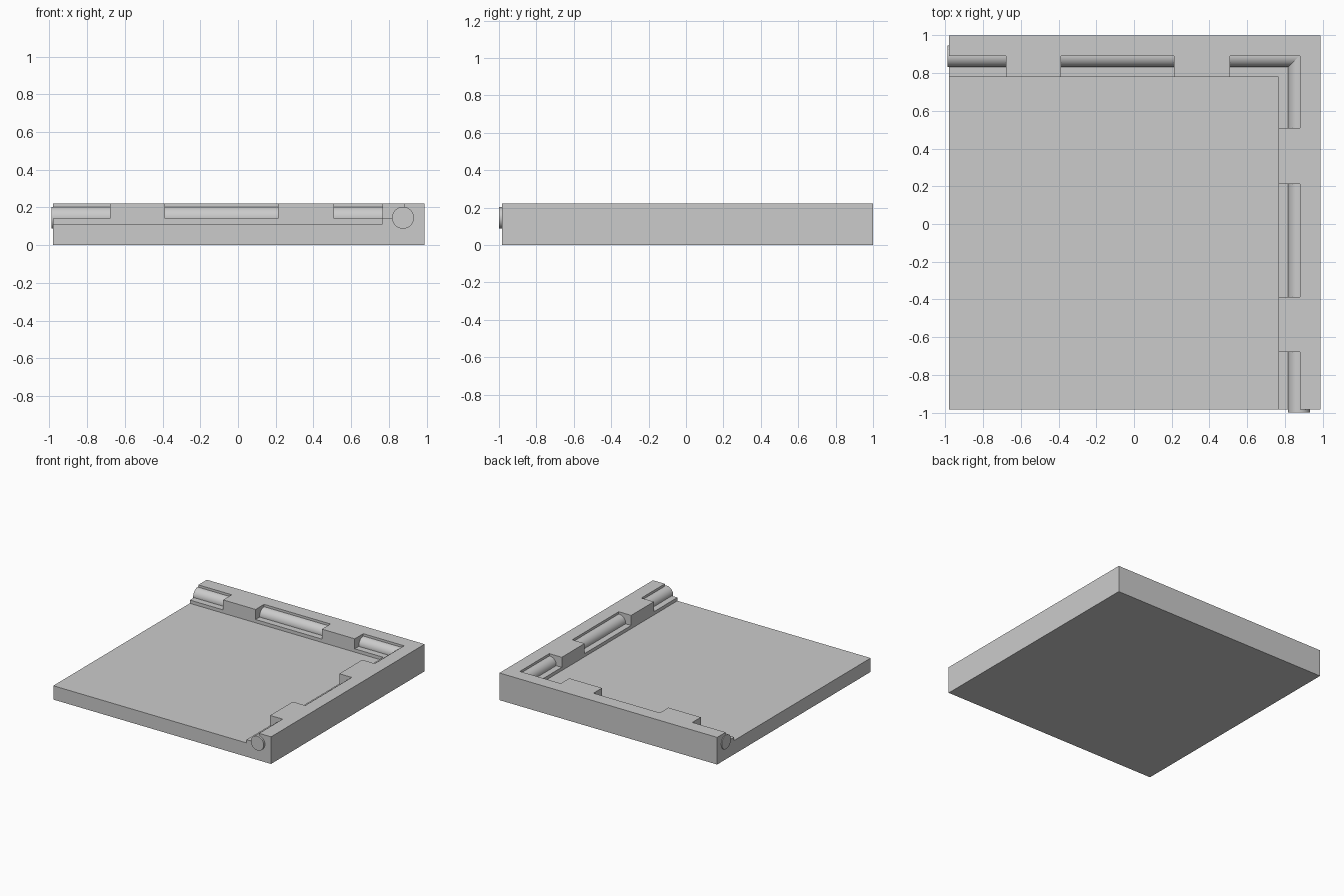
import bpy, math

if "Cube" in bpy.data.objects:
    bpy.data.objects.remove(bpy.data.objects["Cube"])

X0, X1 = -0.982, 0.988     # tray extents
Y0, Y1 = -0.984, 1.0
TOP, FLOOR, LEDGE = 0.222, 0.113, 0.14
RAIL_X, RAIL_Y = 0.767, 0.78     # inner faces of the two rails
PIN_X, PIN_Y, PIN_Z, PIN_R = 0.875, 0.89, 0.145, 0.058


def box(name, x, y, z):
    bpy.ops.mesh.primitive_cube_add(size=1, location=[(a + b) / 2 for a, b in (x, y, z)])
    ob = bpy.context.object
    ob.name = name
    ob.scale = [b - a for a, b in (x, y, z)]
    bpy.ops.object.transform_apply(location=True, rotation=True, scale=True)
    return ob


def cut(target, x, y, z):
    cutter = box("cutter", x, y, z)
    cutter.hide_render = True
    bpy.context.view_layer.objects.active = target
    mod = target.modifiers.new("cut", 'BOOLEAN')
    mod.operation, mod.solver, mod.object = 'DIFFERENCE', 'EXACT', cutter
    bpy.ops.object.modifier_apply(modifier=mod.name)
    bpy.data.objects.remove(cutter)


def pin(name, centre, length, rotation):
    bpy.ops.mesh.primitive_cylinder_add(vertices=48, radius=PIN_R, depth=length,
                                        location=centre, rotation=rotation)
    ob = bpy.context.object
    ob.name = name
    bpy.ops.object.transform_apply(location=True, rotation=True, scale=True)
    bpy.ops.object.shade_smooth_by_angle(angle=math.radians(30))


# Plate with raised rails on the back and right edges
body = box("hinge_plate", (X0, X1), (Y0, Y1), (0, TOP))
cut(body, (-2, RAIL_X), (-2, RAIL_Y), (FLOOR, 1))

# Hinge notches, the same spacing on both rails, meeting at the corner
for a, b in ((-2, -0.68), (-0.387, 0.213), (0.51, None)):
    cut(body, (a, b or 0.88), (RAIL_Y - 0.05, PIN_Y), (LEDGE, 1))
    cut(body, (RAIL_X - 0.05, 0.88), (a, b or PIN_Y), (LEDGE, 1))

# Hinge pins, projecting slightly at the open ends
xa, xb = -0.988, 0.975
pin("back_hinge_pin", ((xa + xb) / 2, PIN_Y, PIN_Z), xb - xa, (0, math.pi / 2, 0))
ya, yb = -1.0, 0.945
pin("right_hinge_pin", (PIN_X, (ya + yb) / 2, PIN_Z), yb - ya, (math.pi / 2, 0, 0))
